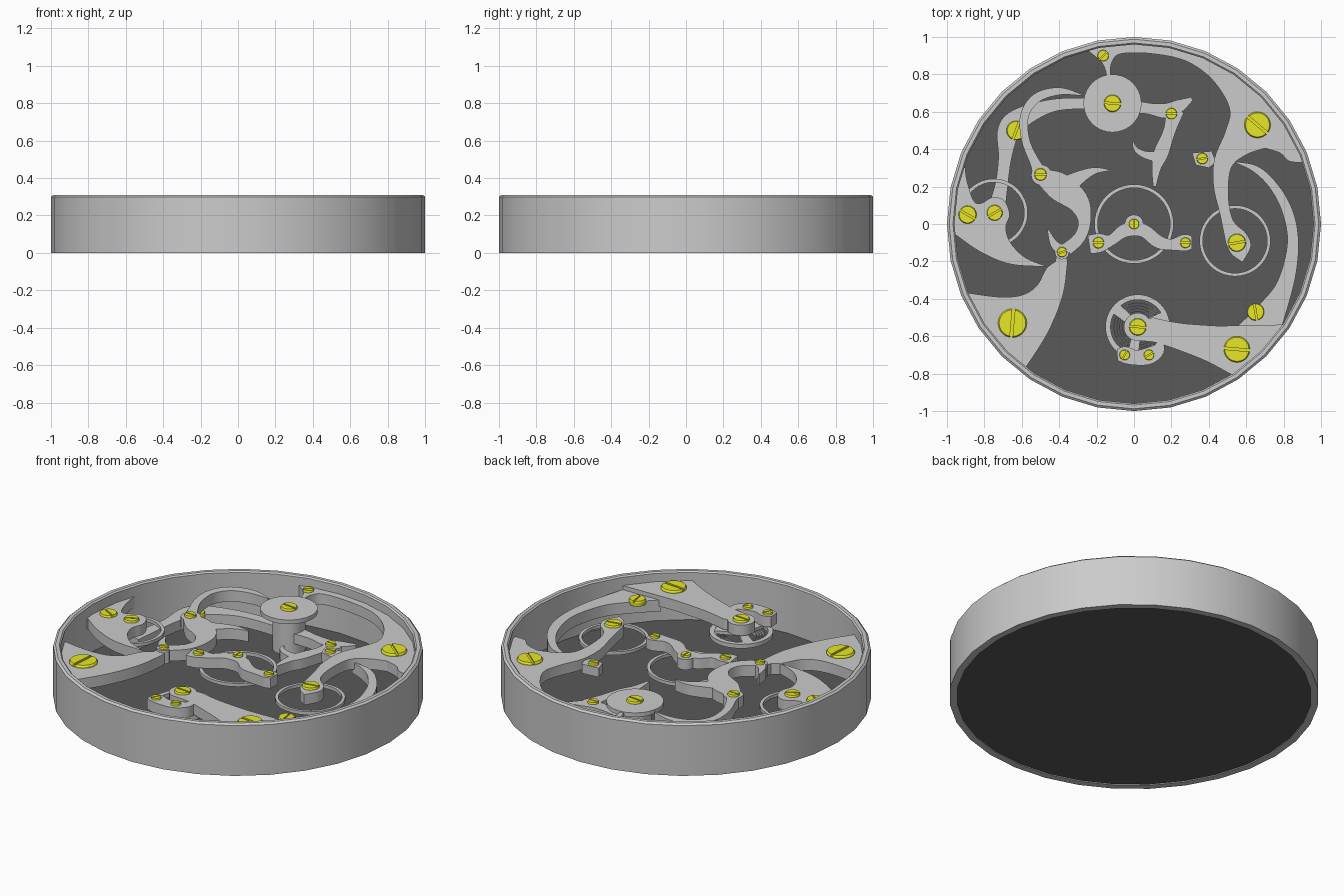
import bpy, bmesh, math
from math import sin, cos, pi, radians

def material(name, col):
    m = bpy.data.materials.new(name)
    m.diffuse_color = (*col, 1)
    return m

DARK = material("dark_plate", (0.1, 0.1, 0.1))
YELLOW = material("yellow_metal", (0.8, 0.8, 0.02))

def finish(name, bm, mat=None):
    bmesh.ops.recalc_face_normals(bm, faces=bm.faces)
    me = bpy.data.meshes.new(name)
    bm.to_mesh(me)
    bm.free()
    ob = bpy.data.objects.new(name, me)
    bpy.context.collection.objects.link(ob)
    if mat:
        me.materials.append(mat)
    smooth(ob)
    return ob

def smooth(ob):
    bpy.ops.object.select_all(action='DESELECT')
    ob.select_set(True)
    bpy.context.view_layer.objects.active = ob
    bpy.ops.object.shade_smooth_by_angle()

def add_prism(bm, pts, z0, z1, top_scale=1, c=(0, 0)):
    lo = [bm.verts.new((x, y, z0)) for x, y in pts]
    hi = [bm.verts.new((c[0] + (x - c[0]) * top_scale, c[1] + (y - c[1]) * top_scale, z1)) for x, y in pts]
    bm.faces.new(lo)
    bm.faces.new(hi)
    n = len(pts)
    for i in range(n):
        bm.faces.new((lo[i], lo[(i + 1) % n], hi[(i + 1) % n], hi[i]))

def prism(name, pts, z0, z1, mat=None):
    bm = bmesh.new()
    add_prism(bm, pts, z0, z1)
    return finish(name, bm, mat)

def curve(pts, steps=5):
    # smooth open curve through the points (any dimension)
    p = [pts[0]] + list(pts) + [pts[-1]]
    out = []
    for i in range(1, len(p) - 2):
        for s in range(steps):
            t = s / steps
            out.append(tuple(0.5 * (2 * b + (c - a) * t + (2 * a - 5 * b + 4 * c - d) * t * t
                       + (3 * b - a - 3 * c + d) * t ** 3)
                       for a, b, c, d in zip(p[i - 1], p[i], p[i + 1], p[i + 2])))
    return out + [tuple(pts[-1])]

def arc(c, r, a0=0, a1=360, n=24):
    full = abs(a1 - a0) >= 360
    return [(c[0] + r * cos(radians(a0 + (a1 - a0) * i / (n if full else n - 1))),
             c[1] + r * sin(radians(a0 + (a1 - a0) * i / (n if full else n - 1)))) for i in range(n)]

def outline(*chains):
    out = []
    for ch in chains:
        for q in ch:
            if not out or math.dist(q, out[-1]) > 0.004:
                out.append(q)
    return out if math.dist(out[0], out[-1]) > 0.004 else out[:-1]

def ribbon(pts):
    # tapering strip: points are (x, y, half width)
    c = curve(pts)
    left, right = [], []
    for i, (x, y, w) in enumerate(c):
        a, b = c[max(i - 1, 0)], c[min(i + 1, len(c) - 1)]
        dx, dy = b[0] - a[0], b[1] - a[1]
        l = math.hypot(dx, dy)
        left.append((x - dy / l * w, y + dx / l * w))
        right.append((x + dy / l * w, y - dx / l * w))
    return left + right[::-1]

def union(name, shapes, z0, z1):
    base = prism(name, shapes[0], z0, z1)
    for s in shapes[1:]:
        part = prism("helper", s, z0, z1)
        m = base.modifiers.new("join", 'BOOLEAN')
        m.operation, m.object, m.solver = 'UNION', part, 'EXACT'
        bpy.ops.object.select_all(action='DESELECT')
        bpy.context.view_layer.objects.active = base
        bpy.ops.object.modifier_apply(modifier=m.name)
        bpy.data.objects.remove(part)
    smooth(base)
    return base

def lathe(name, profile, c=(0, 0), n=48):
    bm = bmesh.new()
    rings = [[bm.verts.new((c[0] + r * cos(2 * pi * i / n), c[1] + r * sin(2 * pi * i / n), z))
              for r, z in profile] for i in range(n)]
    k = len(profile)
    for i in range(n):
        a, b = rings[i], rings[(i + 1) % n]
        for j in range(k):
            bm.faces.new((a[j], b[j], b[(j + 1) % k], a[(j + 1) % k]))
    return finish(name, bm)

def hoop(name, c, r0, r1, z0, z1):
    return lathe(name, [(r0, z0), (r1, z0), (r1, z1), (r0, z1)], c)

def rim(a0, a1, n=10):
    return arc((0, 0), 0.962, a0, a1, n)

# case ring and dark floor
lathe("case_ring", [(0.96, 0), (1, 0), (1, 0.3), (0.988, 0.31), (0.968, 0.31), (0.96, 0.302)], n=32)
prism("floor_plate", arc((0, 0), 0.962, n=32), 0.005, 0.02, DARK)

Z0, Z1 = 0.19, 0.253
# upper right bridge, hugging the rim
prism("upper_right_bridge", outline(
    rim(20, 105, 16),
    curve([(-0.25, 0.93), (-0.17, 0.86), (-0.145, 0.79)]),
    curve([(-0.125, 0.79), (-0.12, 0.86), (-0.07, 0.91), (0.1, 0.91), (0.28, 0.87), (0.42, 0.77), (0.51, 0.62),
           (0.49, 0.5), (0.43, 0.35), (0.425, 0.2), (0.46, 0.05), (0.49, -0.1)]),
    curve([(0.49, -0.1), (0.52, -0.16), (0.58, -0.205)]),
    curve([(0.58, -0.205), (0.625, -0.12), (0.6, -0.05), (0.53, 0.02), (0.505, 0.15), (0.52, 0.3), (0.6, 0.37),
           (0.7, 0.405)]),
    curve([(0.7, 0.405), (0.78, 0.38), (0.83, 0.335), (0.9, 0.33)])), Z0, Z1)

# left plate with curved tail
prism("left_bridge", outline(
    rim(160, 184, 6),
    curve([(-0.95, -0.06), (-0.82, -0.15), (-0.66, -0.215), (-0.46, -0.228)]),
    curve([(-0.46, -0.228), (-0.58, -0.18), (-0.66, -0.1), (-0.685, -0.02), (-0.665, 0.05), (-0.69, 0.12),
           (-0.75, 0.145), (-0.82, 0.11), (-0.86, 0.13), (-0.895, 0.24), (-0.904, 0.328)])), Z0 - 0.01, Z1 - 0.01)

# lower left plate
prism("lower_left_bridge", outline(
    rim(202.5, 233, 8),
    curve([(-0.579, -0.768), (-0.46, -0.58), (-0.38, -0.38), (-0.355, -0.2)]),
    arc((-0.385, -0.15), 0.04, -50, 220, 10),
    curve([(-0.42, -0.2), (-0.47, -0.24), (-0.52, -0.33), (-0.6, -0.38), (-0.72, -0.39), (-0.889, -0.368)])),
    Z0 - 0.015, Z1 - 0.012)

# balance cock
prism("balance_cock", outline(
    rim(-57, -34, 8),
    [(0.797, -0.54), (0.45, -0.545)],
    curve([(0.45, -0.545), (0.25, -0.53), (0.1, -0.5)]),
    arc((0.02, -0.55), 0.075, 35, 270, 14),
    curve([(0.02, -0.625), (0.12, -0.635), (0.28, -0.69), (0.4, -0.74), (0.524, -0.807)])), Z0, Z1)
union("stud_holder", [ribbon([(-0.09, -0.7, 0.03), (-0.05, -0.7, 0.045), (0.01, -0.715, 0.04), (0.08, -0.705, 0.045),
                              (0.13, -0.67, 0.035), (0.14, -0.62, 0.01)])], Z0, Z1)

# right curved arm
prism("right_arm", outline(
    curve([(0.52, 0.335), (0.66, 0.31), (0.77, 0.21), (0.85, 0.07), (0.88, -0.1), (0.86, -0.3), (0.795, -0.535)]),
    [(0.795, -0.55), (0.55, -0.55)],
    curve([(0.55, -0.55), (0.68, -0.42), (0.77, -0.3), (0.82, -0.1), (0.79, 0.07), (0.72, 0.2), (0.63, 0.285),
           (0.52, 0.335)])), Z0 - 0.03, Z1 - 0.025)

# centre bridge
union("centre_bridge", [
    ribbon([(-0.24, -0.11, 0.05), (-0.18, -0.1, 0.05), (-0.12, -0.085, 0.03), (-0.06, -0.04, 0.035), (0, -0.025, 0.04),
            (0.06, -0.04, 0.035), (0.13, -0.095, 0.035), (0.2, -0.11, 0.03), (0.27, -0.1, 0.045), (0.31, -0.1, 0.035)]),
    arc((0, 0), 0.05)], Z0, Z1)

# middle left bridge with hoop arm, horn and hook
union("middle_left_bridge", [
    ribbon([(-0.28, 0.69, 0.004), (-0.4, 0.71, 0.02), (-0.52, 0.675, 0.025), (-0.585, 0.58, 0.023), (-0.58, 0.45, 0.022),
            (-0.53, 0.33, 0.027), (-0.49, 0.26, 0.045), (-0.4, 0.2, 0.075), (-0.3, 0.12, 0.06), (-0.265, 0.02, 0.035),
            (-0.29, -0.07, 0.032), (-0.36, -0.135, 0.035)]),
    arc((-0.495, 0.262), 0.055), arc((-0.385, -0.15), 0.039),
    ribbon([(-0.38, 0.19, 0.06), (-0.29, 0.25, 0.035), (-0.21, 0.285, 0.018), (-0.13, 0.288, 0.003)]),
    ribbon([(-0.37, -0.145, 0.03), (-0.425, -0.11, 0.022), (-0.46, -0.03, 0.004)])], Z0, Z1 + 0.002)

# lower layer levers under the round cap
L0, L1 = 0.085, 0.145
union("lower_left_lever", [ribbon([(-0.12, 0.64, 0.03), (-0.3, 0.645, 0.03), (-0.45, 0.63, 0.035), (-0.6, 0.57, 0.055),
      (-0.67, 0.5, 0.06), (-0.69, 0.35, 0.035), (-0.71, 0.2, 0.035), (-0.74, 0.06, 0.05)])], L0, L1)
union("lower_right_lever", [
    ribbon([(-0.1, 0.64, 0.05), (0.06, 0.62, 0.03), (0.17, 0.605, 0.04), (0.24, 0.63, 0.035), (0.31, 0.67, 0.01)]),
    ribbon([(0.22, 0.61, 0.05), (0.19, 0.5, 0.033), (0.145, 0.38, 0.04), (0.12, 0.3, 0.025), (0.11, 0.2, 0.008)]),
    ribbon([(0.13, 0.36, 0.03), (0.06, 0.37, 0.02), (0.01, 0.4, 0.012), (-0.005, 0.44, 0.003)])], L0, L1)

# small tab and round cap on its post
prism("small_tab", [(0.31, 0.38), (0.33, 0.315), (0.4, 0.3), (0.44, 0.33), (0.415, 0.39)], 0.185, 0.24)
prism("round_cap", arc((-0.115, 0.645), 0.155, n=40), 0.235, 0.26)
prism("cap_post", arc((-0.115, 0.645), 0.09), 0.02, 0.235)

# thin wheels
hoop("centre_wheel", (0, 0), 0.193, 0.212, 0.165, 0.185)
hoop("left_wheel", (-0.75, 0.06), 0.163, 0.182, 0.165, 0.185)
hoop("right_wheel", (0.54, -0.09), 0.172, 0.19, 0.165, 0.185)

# balance wheel, spokes and hairspring
B = (0.02, -0.55)
hoop("balance_rim", B, 0.145, 0.173, 0.16, 0.185)
for k in range(3):
    a = radians(20 + 120 * k)
    d, e = (cos(a), sin(a)), (-sin(a), cos(a))
    prism("balance_spoke", [(B[0] + d[0] * r + e[0] * w, B[1] + d[1] * r + e[1] * w)
          for r, w in ((0.0, -0.02), (0.15, -0.03), (0.15, 0.03), (0.0, 0.02))], 0.163, 0.182)
for r in (0.08, 0.095, 0.11, 0.125):
    hoop("hairspring_coil", B, r, r + 0.005, 0.14, 0.158)

# slotted screws: x, y, radius, top height, slot angle
SCREWS = [(0.66, 0.53, .07, .268, -40), (-0.65, -0.53, .077, .256, 85), (0.55, -0.67, .07, .268, -5),
          (0.55, -0.1, .048, .265, 10), (0.65, -0.47, .046, .243, 100), (0.02, -0.55, .046, .265, -5),
          (-0.05, -0.7, .028, .263, 60), (0.08, -0.7, .028, .263, 30), (0.275, -0.1, .028, .263, 0),
          (0, 0, .028, .265, 90), (-0.19, -0.1, .03, .263, 0), (-0.385, -0.15, .027, .265, 20),
          (-0.5, 0.265, .033, .267, 0), (-0.63, 0.5, .052, .158, 70), (-0.745, 0.06, .042, .255, 30),
          (-0.89, 0.05, .048, .255, -30), (-0.115, 0.645, .046, .273, -5), (0.2, 0.59, .03, .157, 0),
          (0.365, 0.35, .03, .25, 10), (-0.165, 0.9, .03, .265, 45)]
for x, y, r, z, ang in SCREWS:
    bm = bmesh.new()
    add_prism(bm, arc((x, y), r, n=24), z - 0.03, z - 0.009)
    for side in (0, 180):
        add_prism(bm, arc((x, y), r, ang + side + 6, ang + side + 174, 14), z - 0.009, z, 0.92, (x, y))
    finish("slotted_screw", bm, YELLOW)
